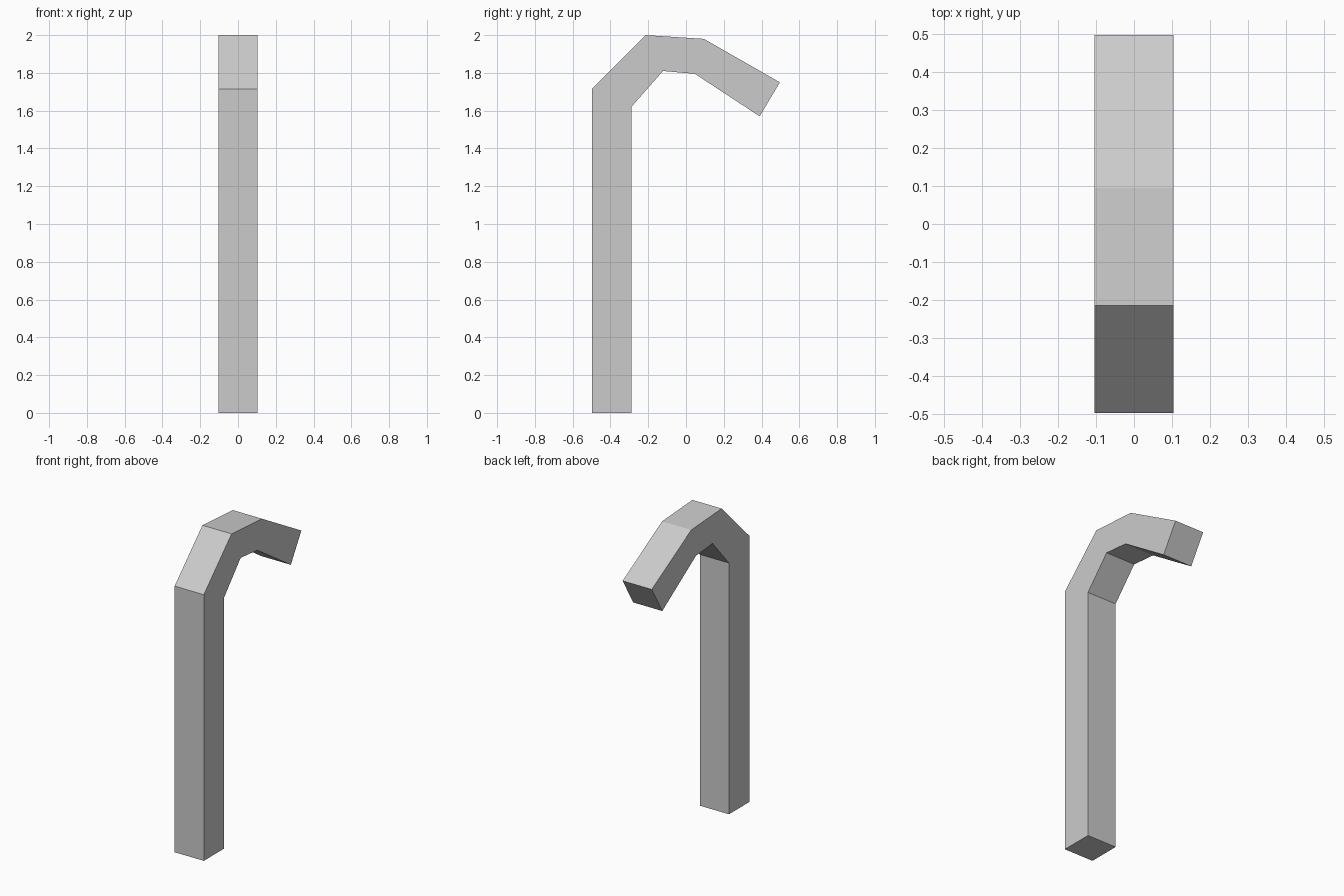
import bpy
import bmesh

if "Cube" in bpy.data.objects:
    bpy.data.objects.remove(bpy.data.objects["Cube"])

HALF_WIDTH = 0.104

# Side profile (y, z): outer and inner edge of the bent bar, from foot to tip
outer = [(-0.497, 0.0), (-0.497, 1.716), (-0.214, 2.0), (0.095, 1.98), (0.497, 1.75)]
inner = [(-0.289, 0.0), (-0.289, 1.62), (-0.122, 1.81), (0.047, 1.795), (0.39, 1.57)]

bm = bmesh.new()

# One square cross-section at each bend
rings = []
for (yo, zo), (yi, zi) in zip(outer, inner):
    corners = [(-HALF_WIDTH, yo, zo), (HALF_WIDTH, yo, zo),
               (HALF_WIDTH, yi, zi), (-HALF_WIDTH, yi, zi)]
    rings.append([bm.verts.new(c) for c in corners])

# Side walls between neighbouring sections
for a, b in zip(rings, rings[1:]):
    for i in range(4):
        j = (i + 1) % 4
        bm.faces.new((a[i], a[j], b[j], b[i]))

# Foot and tip caps
bm.faces.new(rings[0][::-1])
bm.faces.new(rings[-1])
bmesh.ops.recalc_face_normals(bm, faces=bm.faces)

mesh = bpy.data.meshes.new("bent_pipe")
bm.to_mesh(mesh)
bm.free()
bpy.context.collection.objects.link(bpy.data.objects.new("bent_pipe", mesh))
